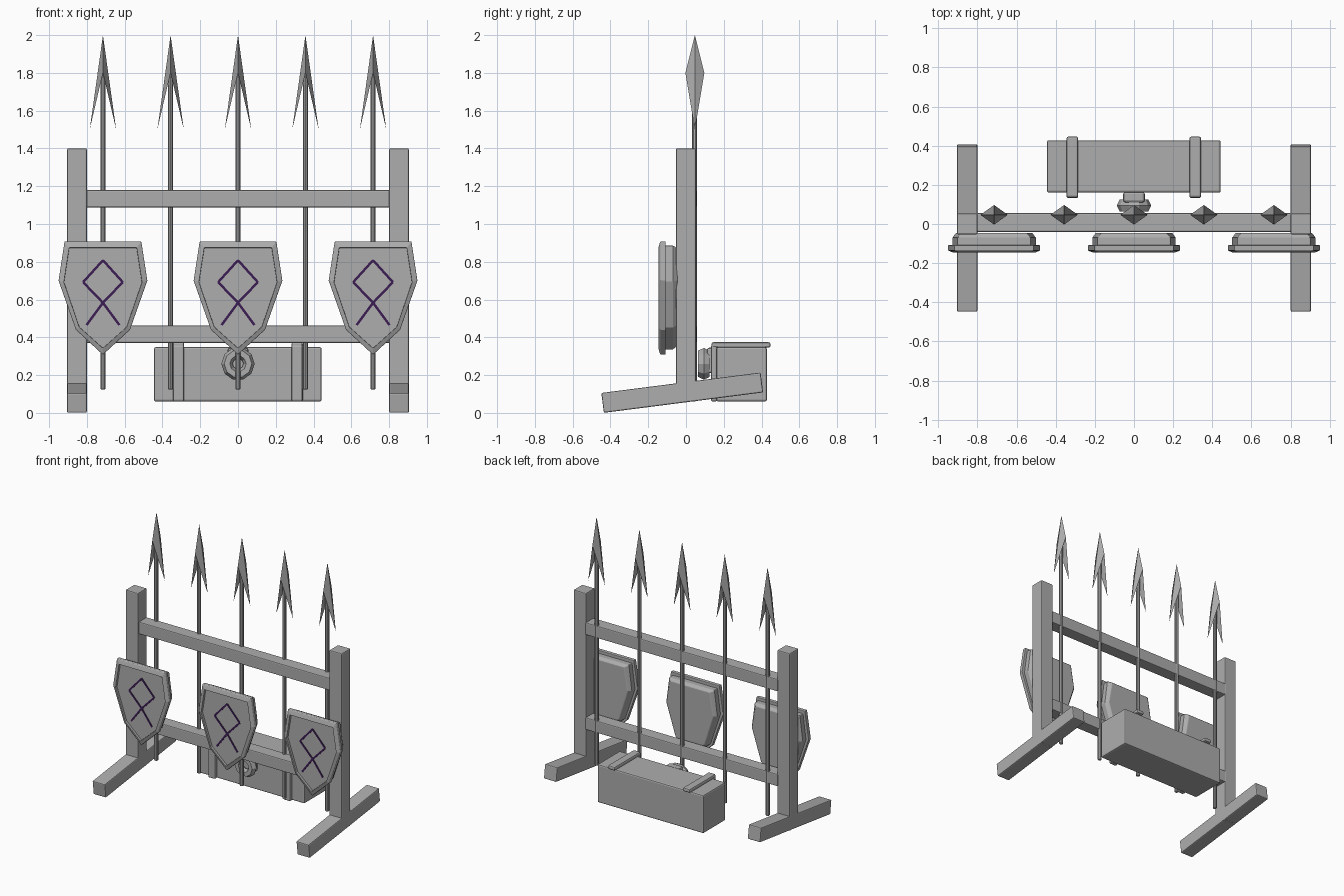
import bpy, bmesh, math
from mathutils import Vector

if "Cube" in bpy.data.objects:
    bpy.data.objects.remove(bpy.data.objects["Cube"])


def material(name, colour):
    m = bpy.data.materials.new(name)
    m.diffuse_color = (*colour, 1)
    m.use_nodes = True
    m.node_tree.nodes["Principled BSDF"].inputs["Base Color"].default_value = m.diffuse_color
    return m


GREY = material("weathered grey", (0.42, 0.42, 0.42))
PURPLE = material("purple paint", (0.045, 0.012, 0.085))


def finish(name, bm, mat=GREY, bevel=0.0):
    bmesh.ops.recalc_face_normals(bm, faces=bm.faces)
    mesh = bpy.data.meshes.new(name)
    bm.to_mesh(mesh)
    bm.free()
    mesh.materials.append(mat)
    ob = bpy.data.objects.new(name, mesh)
    bpy.context.collection.objects.link(ob)
    if bevel:
        mod = ob.modifiers.new("soft edges", "BEVEL")
        mod.width, mod.segments = bevel, 2
        mod.limit_method, mod.angle_limit = "ANGLE", math.radians(40)
    return ob


def box(name, x, y, z, bevel=0.007, mat=GREY):
    bm = bmesh.new()
    bmesh.ops.create_cube(bm, size=1)
    for v in bm.verts:
        v.co = [(a + b) / 2 + c * (b - a) for c, (a, b) in zip(v.co, (x, y, z))]
    return finish(name, bm, mat, bevel)


def mirrored(half):
    # Half outline starts at the top corner and ends on the centre line
    return half + [(-x, z) for x, z in reversed(half) if x > 0]


def skin(name, rings, x0, bevel=0, closed=False):
    # Bridge successive outlines, each given as (points, y)
    bm = bmesh.new()
    loops = [[bm.verts.new((x + x0, y, z)) for x, z in pts] for pts, y in rings]
    pairs = list(zip(loops, loops[1:]))
    if closed:
        pairs.append((loops[-1], loops[0]))
    for a, b in pairs:
        for i in range(len(a)):
            j = (i + 1) % len(a)
            bm.faces.new((a[i], a[j], b[j], b[i]))
    if not closed:
        bm.faces.new(loops[0])
        bm.faces.new(loops[-1])
    return finish(name, bm, GREY, bevel)


# Upright posts and tilted feet
for side, sx in (("left", -1), ("right", 1)):
    x = sorted((sx * 0.80, sx * 0.905))
    box(side + "_post", x, (-0.053, 0.053), (0.06, 1.40))
    foot = box(side + "_foot", x, (-0.425, 0.425), (-0.053, 0.053))
    foot.rotation_euler.x = math.radians(7.3)
    foot.location = (0, -0.02, 0.107)

# Cross rails
box("upper_rail", (-0.805, 0.805), (-0.04, 0.055), (1.087, 1.18))
box("lower_rail", (-0.805, 0.805), (-0.04, 0.055), (0.37, 0.462))

# Spears with barbed heads
for i, x in enumerate((-0.715, -0.357, 0, 0.357, 0.715)):
    bm = bmesh.new()
    bmesh.ops.create_cone(bm, cap_ends=True, segments=10, radius1=0.0145,
                          radius2=0.0145, depth=1.69)
    bmesh.ops.translate(bm, vec=(x, 0.045, 0.97), verts=bm.verts)
    shaft = finish(f"spear_shaft_{i}", bm, bevel=0.004)

    bm = bmesh.new()
    tip, front, right, back, left = [bm.verts.new((x + p, 0.047 + q, z)) for p, q, z in (
        (0, 0, 2.0), (0, -0.05, 1.80), (0.07, 0, 1.5), (0, 0.05, 1.80), (-0.07, 0, 1.5))]
    for f in ((tip, front, right), (tip, right, back), (tip, back, left),
              (tip, left, front), (front, back, right), (front, left, back)):
        bm.faces.new(f)
    finish(f"spear_head_{i}", bm)

# Shield outlines
outer = mirrored([(0.203, 0.908), (0.235, 0.70), (0.143, 0.44), (0, 0.308)])
inner = mirrored([(0.178, 0.873), (0.206, 0.692), (0.125, 0.455), (0, 0.343)])
body_front = mirrored([(0.188, 0.885), (0.213, 0.695), (0.131, 0.452), (0, 0.333)])
body_back = mirrored([(0.165, 0.872), (0.195, 0.70), (0.12, 0.465), (0, 0.355)])


def stroke_plate(name, x0, segments, width=0.013):
    # Thin painted strips on the shield face
    bm = bmesh.new()
    for a, b in segments:
        a, b = Vector((a[0], 0, a[1])), Vector((b[0], 0, b[1]))
        d = (b - a).normalized()
        n = Vector((-d.z, 0, d.x)) * width / 2
        quad = [a + n, b + n, b - n, a - n]
        f = bm.faces.new([bm.verts.new(p + Vector((x0, -0.132, 0))) for p in quad])
        ext = bmesh.ops.extrude_face_region(bm, geom=[f])
        for v in ext["geom"]:
            if isinstance(v, bmesh.types.BMVert):
                v.co.y += 0.005
    finish(name, bm, PURPLE)


# Diamond and chevron ornament
t, r, l, b = (0, 0.808), (0.105, 0.692), (-0.105, 0.692), (0, 0.583)
ornament = [(t, r), (r, b), (b, l), (l, t), (b, (0.087, 0.465)), (b, (-0.087, 0.465))]

for i, x in enumerate((-0.715, 0, 0.715)):
    skin(f"shield_body_{i}", [(body_front, -0.129), (body_front, -0.07),
                              (body_back, -0.045)], x, 0.005)
    skin(f"shield_rim_{i}", [(outer, -0.108), (outer, -0.136), (inner, -0.147),
                             (inner, -0.108)], x, 0.004, closed=True)
    stroke_plate(f"shield_ornament_{i}", x, ornament)

# Chest behind the rack, with straps over the lid and down its front
box("chest", (-0.445, 0.443), (0.16, 0.428), (0.06, 0.348), 0.01)
for side, x in (("left", -0.315), ("right", 0.313)):
    xs = (x - 0.03, x + 0.03)
    box(side + "_lid_strap", xs, (0.135, 0.447), (0.345, 0.374), 0.01)
    box(side + "_front_strap", xs, (0.132, 0.165), (0.06, 0.36), 0.01)

# Faceted ring lock on the chest front
bm = bmesh.new()
grid = []
for i in range(10):
    a = math.tau * i / 10
    grid.append([bm.verts.new(((0.058 + 0.03 * math.cos(c)) * math.cos(a),
                               0.095 + 0.035 * math.sin(c),
                               0.26 + (0.058 + 0.03 * math.cos(c)) * math.sin(a)))
                 for c in (math.tau * k / 6 for k in range(6))])
for i in range(10):
    for k in range(6):
        a, b2, k2 = grid[i], grid[(i + 1) % 10], (k + 1) % 6
        bm.faces.new((a[k], b2[k], b2[k2], a[k2]))
finish("lock_ring", bm)
box("lock_hasp", (-0.055, 0.055), (0.11, 0.165), (0.21, 0.345), 0.012)
